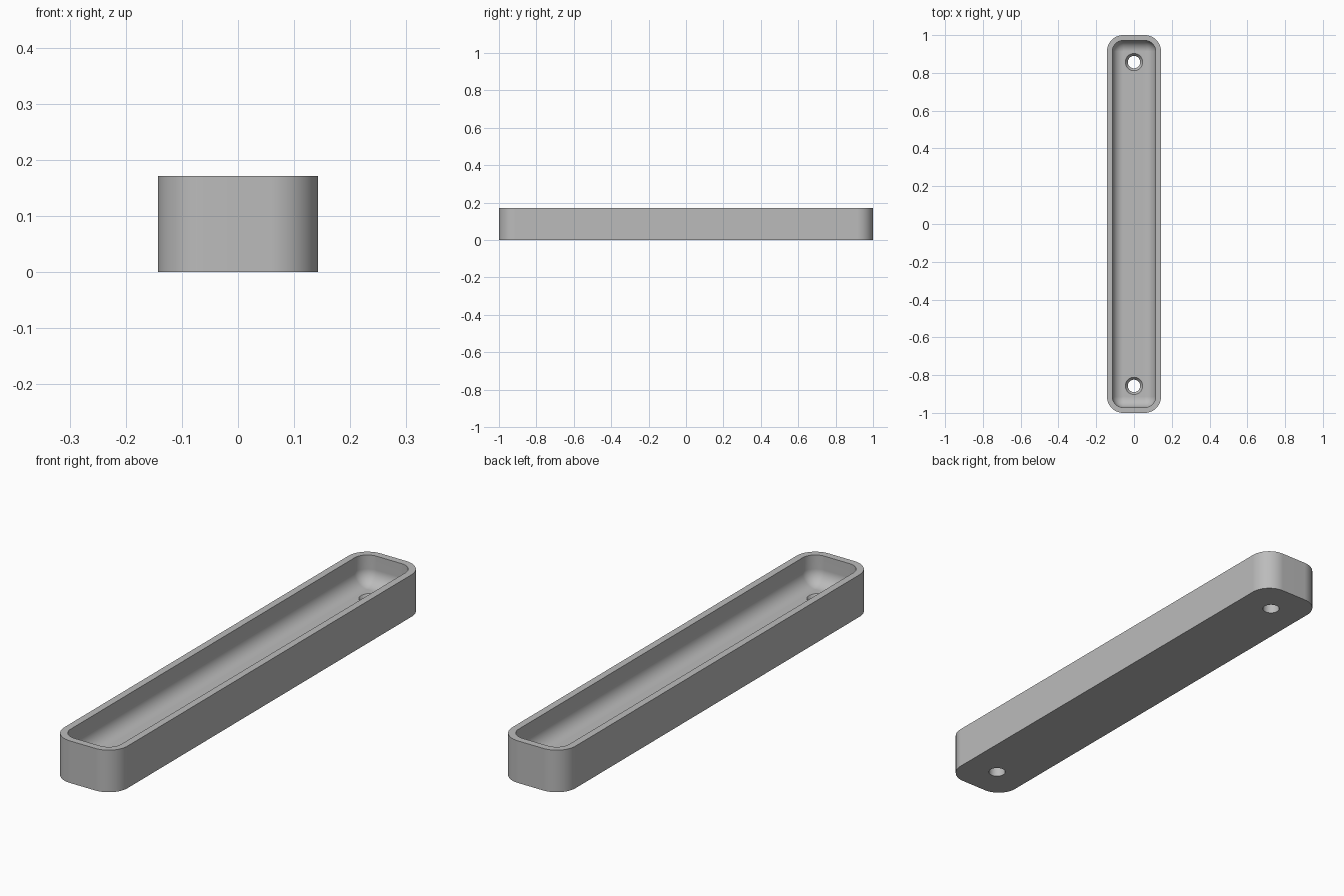
import bpy, bmesh, math

if "Cube" in bpy.data.objects:
    bpy.data.objects.remove(bpy.data.objects["Cube"])

U = 1 / 35            # design unit: the tray is 70 x 10 x 6 units
CORNER_STEPS = 12

grey = bpy.data.materials.new("plain_grey")
grey.diffuse_color = (0.5, 0.5, 0.5, 1)
grey.use_nodes = True
grey.node_tree.nodes["Principled BSDF"].inputs["Base Color"].default_value = grey.diffuse_color


def rounded_loop(bm, hx, hy, r, z):
    """Ring of vertices around a rounded rectangle."""
    ring = []
    for q, (sx, sy) in enumerate([(1, 1), (-1, 1), (-1, -1), (1, -1)]):
        for i in range(CORNER_STEPS + 1):
            a = math.pi / 2 * (q + i / CORNER_STEPS)
            ring.append(bm.verts.new(((sx * (hx - r) + r * math.cos(a)) * U,
                                      (sy * (hy - r) + r * math.sin(a)) * U, z * U)))
    return ring


def loft(name, rings):
    """Skin a stack of rings and cap both ends."""
    bm = bmesh.new()
    loops = [rounded_loop(bm, *ring) for ring in rings]
    n = len(loops[0])
    bm.faces.new(loops[0])
    bm.faces.new(loops[-1])
    for a, b in zip(loops, loops[1:]):
        for i in range(n):
            j = (i + 1) % n
            bm.faces.new((a[i], a[j], b[j], b[i]))
    bmesh.ops.remove_doubles(bm, verts=bm.verts, dist=1e-5)
    bmesh.ops.recalc_face_normals(bm, faces=bm.faces)
    mesh = bpy.data.meshes.new(name)
    bm.to_mesh(mesh)
    bm.free()
    obj = bpy.data.objects.new(name, mesh)
    bpy.context.collection.objects.link(obj)
    mesh.materials.append(grey)
    return obj


# Tray: outer wall, rim, inner wall, then a round fillet into the floor
rings = [(5, 35, 3, 0), (5, 35, 3, 6), (4, 34, 2, 6)]
for k in range(11):
    a = math.pi / 2 * k / 10
    inset = 2 * (1 - math.cos(a))
    rings.append((4 - inset, 34 - inset, 2 - inset, 4 - 2 * math.sin(a)))
tray = loft("tray", rings)

# Countersunk screw holes near both ends
bpy.context.view_layer.objects.active = tray
tray.select_set(True)
for side in (-1, 1):
    cutter = loft("hole_cutter", [(1.15, 1.15, 1.15, -1), (1.15, 1.15, 1.15, 1.4),
                                  (1.6, 1.6, 1.6, 2), (1.6, 1.6, 1.6, 3)])
    cutter.location.y = side * 30 * U
    cutter.hide_render = True
    mod = tray.modifiers.new("screw_hole", 'BOOLEAN')
    mod.operation = 'DIFFERENCE'
    mod.solver = 'EXACT'
    mod.object = cutter
    bpy.context.view_layer.update()
    bpy.ops.object.modifier_apply(modifier=mod.name)
    bpy.data.objects.remove(cutter)

# Smooth curves, crisp edges, flat faces kept flat
bpy.ops.object.shade_smooth_by_angle(angle=math.radians(30))
weighted = tray.modifiers.new("flat_faces", 'WEIGHTED_NORMAL')
weighted.keep_sharp = True
